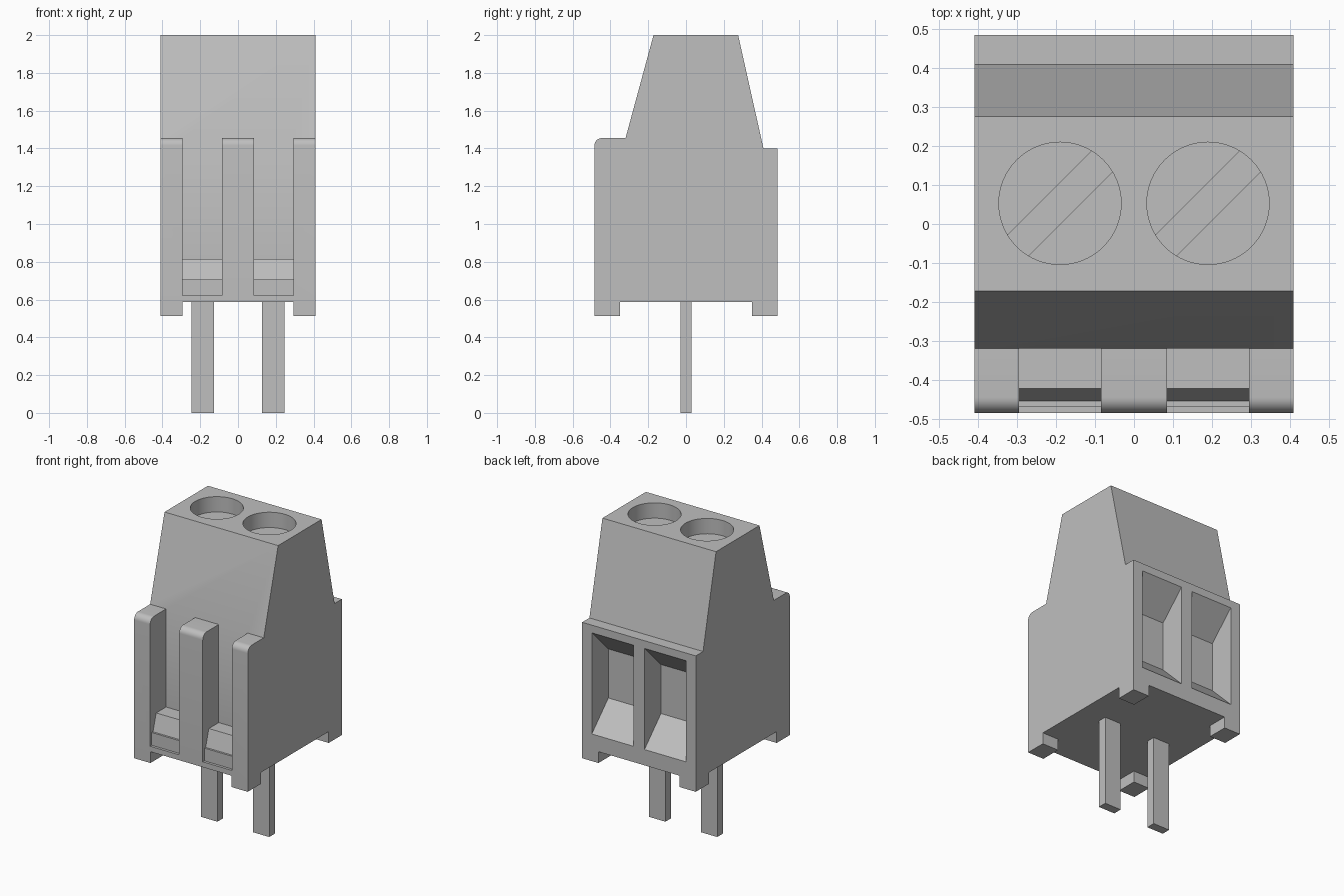
import bpy, bmesh, math
from mathutils import Matrix, Vector

cube = bpy.data.objects.get("Cube")
if cube:
    bpy.data.objects.remove(cube, do_unlink=True)

grey = bpy.data.materials.new("light_grey")
grey.use_nodes = True
COLOUR = (0.52, 0.52, 0.52, 1)
grey.diffuse_color = COLOUR
grey.node_tree.nodes["Principled BSDF"].inputs["Base Color"].default_value = COLOUR


def make(name, bm):
    bmesh.ops.recalc_face_normals(bm, faces=bm.faces)
    mesh = bpy.data.meshes.new(name)
    bm.to_mesh(mesh)
    bm.free()
    mesh.materials.append(grey)
    obj = bpy.data.objects.new(name, mesh)
    bpy.context.collection.objects.link(obj)
    return obj


def prism(name, profile, x0, x1):
    """Extrude a side profile of (y, z) points along x."""
    bm = bmesh.new()
    face = bm.faces.new([bm.verts.new((x0, y, z)) for y, z in profile])
    out = bmesh.ops.extrude_face_region(bm, geom=[face])["geom"]
    bmesh.ops.translate(bm, vec=(x1 - x0, 0, 0),
                        verts=[v for v in out if isinstance(v, bmesh.types.BMVert)])
    return make(name, bm)


def box(name, centre, size, turn=0):
    bm = bmesh.new()
    bmesh.ops.create_cube(bm, size=1, matrix=Matrix.Translation(centre)
                          @ Matrix.Rotation(turn, 4, "Z")
                          @ Matrix.Diagonal(Vector(size)).to_4x4())
    return make(name, bm)


def cylinder(name, x, y, radius, z0, z1):
    bm = bmesh.new()
    bmesh.ops.create_cone(bm, cap_ends=True, segments=64, radius1=radius,
                          radius2=radius, depth=z1 - z0,
                          matrix=Matrix.Translation((x, y, (z0 + z1) / 2)))
    return make(name, bm)


def cut(obj, cutter):
    mod = obj.modifiers.new("cut", "BOOLEAN")
    mod.operation, mod.solver, mod.object = "DIFFERENCE", "EXACT", cutter
    bpy.context.view_layer.objects.active = obj
    bpy.ops.object.modifier_apply(modifier=mod.name)
    bpy.data.objects.remove(cutter, do_unlink=True)


def smooth(obj):
    bpy.ops.object.select_all(action="DESELECT")
    obj.select_set(True)
    bpy.context.view_layer.objects.active = obj
    bpy.ops.object.shade_smooth_by_angle(angle=math.radians(30))


W, D = 0.41, 0.485            # half width and half depth
FOOT, BASE, SHELF = 0.513, 0.587, 1.455
R = 0.04

# Housing: side profile with a rounded front shoulder
shoulder = [(-D + R - R * math.cos(a), SHELF - R + R * math.sin(a))
            for a in (math.pi / 2 * i / 8 for i in range(9))]
body = prism("housing", [(-D, FOOT)] + shoulder +
             [(-0.32, SHELF), (-0.172, 2), (0.276, 2), (0.41, 1.4),
              (D, 1.4), (D, FOOT)], -W, W)

# Clear the underside so four corner feet remain
cut(body, box("cutter", (0, 0, BASE - 0.1), (0.586, 2, 0.2)))
cut(body, box("cutter", (0, 0, BASE - 0.1), (2, 0.7, 0.2)))

slot = [(-0.6, 0.622), (-0.468, 0.622), (-0.468, 0.705), (-0.455, 0.705),
        (-0.422, 0.815), (-0.32, 0.815), (-0.32, 1.6), (-0.6, 1.6)]
pocket = [(0.315, 0.86), (0.315, 1.18), (D, 1.35), (0.6, 1.35),
          (0.6, 0.69), (D, 0.69)]

for side, label in ((-1, "right"), (1, "left")):
    x = side * 0.19
    # Front slot with its wedge, rear wire entry, screw hole
    cut(body, prism("cutter", slot, x - 0.105, x + 0.105))
    cut(body, prism("cutter", pocket, x - 0.15, x + 0.15))
    cut(body, cylinder("cutter", x, 0.053, 0.157, 1.7, 2.1))

    # Slotted screw head
    screw = cylinder(label + "_screw", x, 0.053, 0.157, 1.69, 1.9)
    cut(screw, box("cutter", (x, 0.053, 1.9), (0.5, 0.075, 0.1), math.pi / 4))
    smooth(screw)

    # Solder pin
    box(label + "_pin", (side * 0.187, 0, 0.3), (0.118, 0.058, 0.6))

smooth(body)
